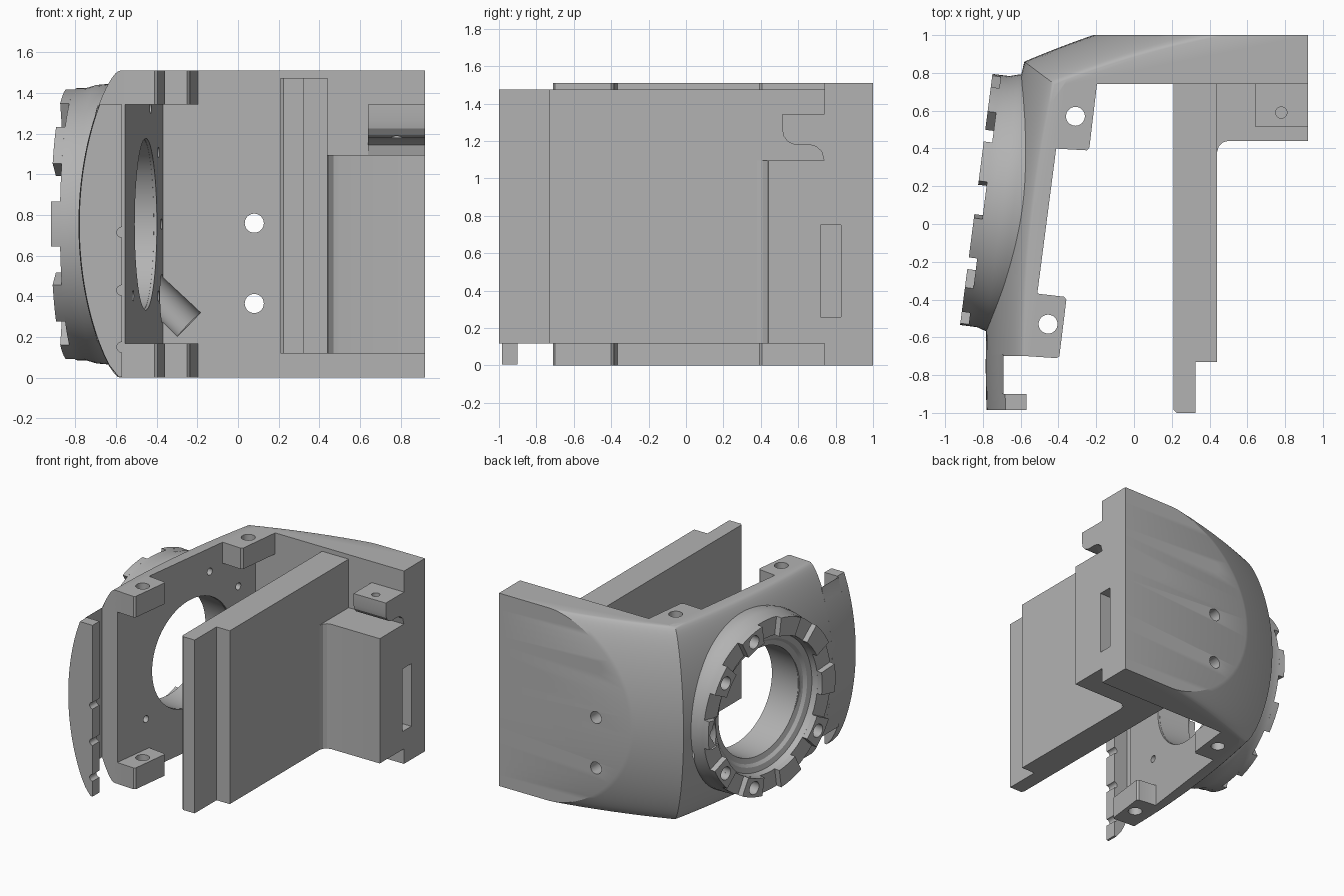
import bpy, bmesh, math
from mathutils import Matrix, Vector

cube = bpy.data.objects.get("Cube")
if cube:
    bpy.data.objects.remove(cube, do_unlink=True)

grey = bpy.data.materials.new("plain grey")
grey.use_nodes = True
COLOR = (0.45, 0.45, 0.45, 1)
grey.diffuse_color = COLOR
grey.node_tree.nodes["Principled BSDF"].inputs["Base Color"].default_value = COLOR

H = 1.51                      # overall height
FRONT = -0.7                  # front end of the side wall
BACK = 0.74                   # inner face of the back wall
# Tilted frame of the round port: local z points into the body
PORT = Matrix(((0.128, 0, 0.992, -0.835), (0.992, 0, -0.128, 0.13),
               (0, 1, 0, H / 2), (0, 0, 0, 1)))


def make(name, bm, matrix=None):
    if matrix:
        bm.transform(matrix)
    bmesh.ops.recalc_face_normals(bm, faces=bm.faces)
    mesh = bpy.data.meshes.new(name)
    bm.to_mesh(mesh)
    bm.free()
    mesh.materials.append(grey)
    ob = bpy.data.objects.new(name, mesh)
    bpy.context.collection.objects.link(ob)
    return ob


def loft(name, rings, matrix=None, closed=False):
    """Skin a list of equal length point loops, capped or joined end to end."""
    bm = bmesh.new()
    vs = [[bm.verts.new(p) for p in r] for r in rings]
    n = len(vs[0])
    pairs = list(zip(vs, vs[1:])) + ([(vs[-1], vs[0])] if closed else [])
    for a, b in pairs:
        for i in range(n):
            j = (i + 1) % n
            bm.faces.new((a[i], a[j], b[j], b[i]))
    if not closed:
        bm.faces.new(vs[0][::-1])
        bm.faces.new(vs[-1])
    return make(name, bm, matrix)


def prism(name, pts, lo, hi, axis="z", matrix=None):
    place = (lambda a, b, h: (a, b, h)) if axis == "z" else (lambda a, b, h: (h, a, b))
    return loft(name, [[place(a, b, h) for a, b in pts] for h in (lo, hi)], matrix)


def box(name, x0, x1, y0, y1, z0, z1):
    return prism(name, [(x0, y0), (x1, y0), (x1, y1), (x0, y1)], z0, z1)


def rod(name, p, q, r, n=32):
    """Cylinder from p to q, used for cutting."""
    p, q = Vector(p), Vector(q)
    bm = bmesh.new()
    bmesh.ops.create_cone(bm, cap_ends=True, segments=n, radius1=r, radius2=r, depth=(q - p).length)
    turn = (q - p).to_track_quat("Z", "Y").to_matrix().to_4x4()
    return make(name, bm, Matrix.Translation((p + q) / 2) @ turn)


def cut(ob, cutters):
    for c in cutters:
        c.hide_render = True
        m = ob.modifiers.new("cut", "BOOLEAN")
        m.operation, m.solver, m.object = "DIFFERENCE", "EXACT", c
    deps = bpy.context.evaluated_depsgraph_get()
    mesh = bpy.data.meshes.new_from_object(ob.evaluated_get(deps))
    ob.modifiers.clear()
    ob.data = mesh


# Curved outer skin
def drop(z):
    t = min(1, abs(2 * z / H - 1))
    return 0.5 * t * t + 0.5 * (1 - math.sqrt(1 - t * t))


def side_x(y, z):
    d = drop(z)
    return -0.785 + 0.205 * d + (0.079 - 0.007 * d) * (y + 0.75) ** 2


def back_y(x, z):
    u = x + 0.42
    return 0.74 + 0.39 * u - 0.114 * u * u + 0.185 * (1 - drop(z))


def inner_x(y):
    return -0.464 + 0.13 * y


def body_row(z):
    e = 0.185 * (1 - drop(z))
    flat = (0.39 - math.sqrt(0.1521 - 0.456 * (0.26 - e))) / 0.228 - 0.42
    yc = 0.8
    for _ in range(20):
        xc = side_x(yc, z)
        yc = back_y(xc, z)
    n = 14
    back = [flat + (xc - flat) * i / n for i in range(n + 1)]
    side = [yc + (FRONT - yc) * i / n for i in range(1, n + 1)]
    row = [(0.92, 1)] + [(x, min(1, back_y(x, z))) for x in back]
    row += [(side_x(y, z), y) for y in side]
    row += [(inner_x(FRONT), FRONT), (inner_x(BACK), BACK), (0.92, BACK)]
    return [(x, y, z) for x, y in row]


N = 32
levels = [H / 2 * (1 - math.cos(math.pi * i / N)) for i in range(N + 1)]
body = loft("curved_housing", [body_row(z) for z in levels])


# Front flange: thin curved web and a full width lip
def skin_strip(name, y0, y1, x_in, z0, z1):
    rows = []
    for i in range(25):
        z = z0 + (z1 - z0) * i / 24
        ys = [y0 + (y1 - y0) * k / 4 for k in range(5)]
        row = [(min(side_x(y, z), x_in - 0.002), y, z) for y in ys]
        rows.append(row + [(x_in, y1, z), (x_in, y0, z)])
    return loft(name, rows)


web = skin_strip("flange_web", -0.9, FRONT + 0.01, -0.69, 0.17, 1.34)
lip = skin_strip("flange_lip", -0.985, -0.9, -0.57, 0.004, 1.345)
cut(lip, [rod("notch_cutter", (-0.57, -1.1, z), (-0.57, -0.8, z), 0.026, 16)
          for z in (0.15, 0.43, 0.715, 1.0, 1.28)])

# Round port: turned collar with a bore
profile = [(0.67, 0.045), (0.67, 0.09), (0.685, 0.14), (0.69, 0.2), (0.66, 0.37),
           (0.42, 0.37), (0.42, 0.13), (0.46, 0.12), (0.48, 0.1), (0.52, 0.09), (0.53, 0.045)]
angles = [2 * math.pi * i / 80 for i in range(80)]
collar = loft("port_collar", [[(r * math.cos(a), r * math.sin(a), t) for r, t in profile]
                              for a in angles], PORT, closed=True)

# Ten teeth on the collar, each with a counterbored screw hole
teeth, bolts, sinks = [], [], []
for k in range(10):
    mid = math.radians(36 * k)
    arc = [mid + math.radians(9.5) * (i / 3 - 1) for i in range(7)]
    pts = [(0.67 * math.cos(a), 0.67 * math.sin(a)) for a in arc]
    pts += [(0.53 * math.cos(a), 0.53 * math.sin(a)) for a in reversed(arc)]
    teeth.append(prism("port_tooth", pts, 0, 0.045, matrix=PORT))
    c = (0.6 * math.cos(mid), 0.6 * math.sin(mid))
    sinks.append(rod("sink_cutter", PORT @ Vector((*c, -0.1)), PORT @ Vector((*c, 0.1)), 0.05, 24))
    bolts.append(rod("bolt_cutter", PORT @ Vector((*c, 0.02)), PORT @ Vector((*c, 0.6)), 0.027, 16))

bore = rod("bore_cutter", PORT @ Vector((0, 0, -0.1)), PORT @ Vector((0, 0, 0.6)), 0.422, 80)
channel = rod("channel_cutter", (-0.24, 0.72, 0.26), (-0.9, 0.657, 0.907), 0.085)
oblique = rod("oblique_cutter", (0.22, 0.685, 0.925), (0.98, 1.205, 0.925), 0.085)
wall_holes = [rod("wall_hole_cutter", (0.08, 0.6, z), (0.08, 1.1, z), 0.047)
              for z in (0.365, 0.76, 1.155)]
pocket = box("pocket_cutter", 0.7, 1.0, 0.72, 0.83, 0.26, 0.75)

cut(body, [bore, channel, oblique, pocket] + wall_holes + bolts)
cut(collar, [channel] + sinks + bolts)
for k, tooth in enumerate(teeth):
    cut(tooth, [sinks[k]] + ([channel] if k == 0 else []))

# Drilled corner bosses, at the top and the bottom
lugs = {"back_boss": ([(-0.43, 0.40), (-0.25, 0.39), (-0.236, 0.405), (-0.195, BACK + 0.01),
                       (-0.385, BACK + 0.01)], (-0.31, 0.57)),
        "front_boss": ([(-0.525, -0.36), (-0.5, -0.37), (-0.37, -0.385), (-0.358, -0.4), (-0.395, -0.7),
                        (-0.41, -0.71), (-0.56, FRONT), (-0.57, FRONT)], (-0.455, -0.53))}
for name, (pts, (hx, hy)) in lugs.items():
    for level, z0, z1 in (("bottom", 0, 0.167), ("top", 1.345, H)):
        lug = prism(level + "_" + name, pts, z0, z1)
        drill = rod("boss_cutter", (hx, hy, -0.1), (hx, hy, H + 0.1), 0.05)
        cut(lug, [drill])
        if name == "back_boss":
            cut(body, [drill])

# Long inner plate with a stepped front end and eased left edges
plate = prism("divider_plate", [(0.21, -0.985), (0.225, -1), (0.325, -1), (0.325, -0.73),
                                (0.44, -0.73), (0.44, BACK + 0.01), (0.21, BACK + 0.01)], 0.118, 1.475)
cut(plate, [oblique])

# End block, with a fillet against the plate
block = prism("end_block", [(0.43, 0.38), (0.44, 0.38), (0.448, 0.41), (0.47, 0.432), (0.5, 0.44),
                            (0.92, 0.44), (0.92, BACK + 0.01), (0.43, BACK + 0.01)], 0.118, 1.095)
cut(block, [pocket])

# Hooked bracket above the block
hook = prism("hook_bracket", [(0.745, 1.345), (0.515, 1.345), (0.515, 1.26), (0.522, 1.225),
                              (0.545, 1.195), (0.58, 1.18), (0.66, 1.18), (0.695, 1.17),
                              (0.725, 1.145), (0.738, 1.095), (0.745, 1.095)], 0.64, 0.92, "x")
cut(hook, [rod("hook_cutter", (0.78, 0.59, 1.1), (0.78, 0.59, 1.5), 0.03, 24)])

# Remove the cutters and smooth the curved parts
for ob in list(bpy.data.objects):
    if ob.name.split(".")[0].endswith("_cutter"):
        bpy.data.objects.remove(ob, do_unlink=True)
bpy.ops.object.select_all(action="DESELECT")
for ob in bpy.context.collection.objects:
    if ob.type == "MESH":
        ob.select_set(True)
        bpy.context.view_layer.objects.active = ob
bpy.ops.object.shade_smooth_by_angle(angle=math.radians(25))
